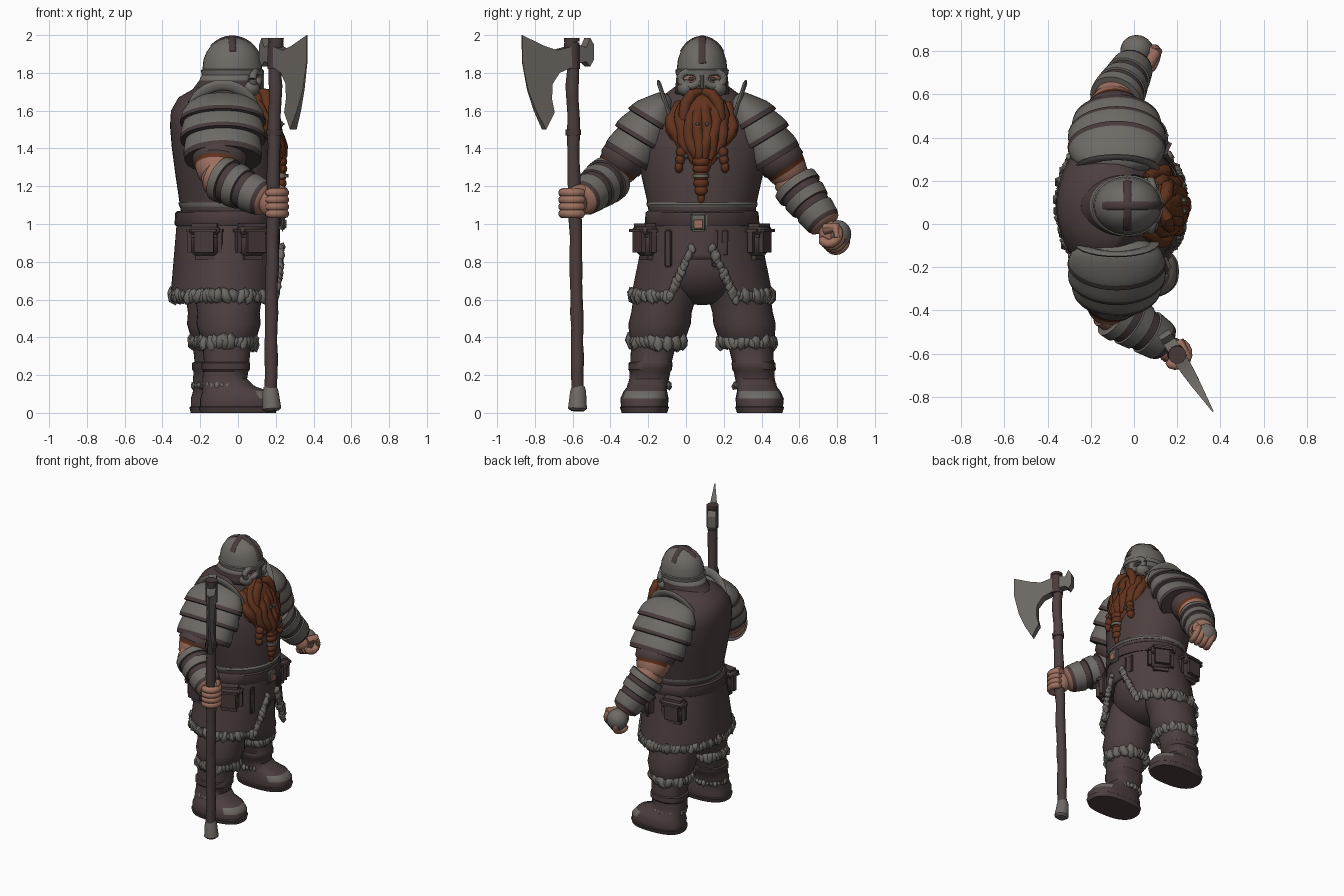
import bpy, bmesh, math, random
from mathutils import Vector as V, Matrix as M

if "Cube" in bpy.data.objects:
    bpy.data.objects.remove(bpy.data.objects["Cube"])
random.seed(4)
C = 0.085  # body mid-plane in y (the figure faces +x)
COL = {"leather": (.073, .049, .049), "steel_fur": (.155, .142, .127), "skin": (.34, .165, .118),
       "hair": (.118, .032, .012), "dark_leather": (.064, .042, .042)}
MAT = {}
for k, c in COL.items():
    MAT[k] = bpy.data.materials.new(k)
    MAT[k].diffuse_color = (*c, 1)
L, G, S, H, P = COL

def finish(name, bm, mats, angle=40):
    bmesh.ops.recalc_face_normals(bm, faces=bm.faces)
    me = bpy.data.meshes.new(name)
    bm.to_mesh(me); bm.free()
    for m in mats: me.materials.append(MAT[m])
    ob = bpy.data.objects.new(name, me)
    bpy.context.collection.objects.link(ob)
    bpy.ops.object.select_all(action='DESELECT')
    ob.select_set(True); bpy.context.view_layer.objects.active = ob
    bpy.ops.object.shade_smooth_by_angle(angle=math.radians(angle))
    return ob

def loft(name, rings, mats, seg=32, power=1.0, caps=True, rule=None, keep=None):
    """rings: (centre, u, v); mats: one name or one per ring gap"""
    bm = bmesh.new(); names = list(COL); loops = []
    f = lambda a: math.copysign(abs(a) ** power, a)
    for c, u, v in rings:
        loops.append([bm.verts.new(c + u * f(math.cos(2*math.pi*i/seg)) + v * f(math.sin(2*math.pi*i/seg))) for i in range(seg)])
    for j in range(len(loops) - 1):
        m = mats if isinstance(mats, str) else mats[j]
        for i in range(seg):
            k = (i + 1) % seg
            face = bm.faces.new((loops[j][i], loops[j][k], loops[j+1][k], loops[j+1][i]))
            p = face.calc_center_median()
            face.material_index = names.index((rule and rule(p)) or m)
            if keep and not keep(p): bm.faces.remove(face)
    if caps:
        for lp, m in ((loops[0], mats if isinstance(mats, str) else mats[0]), (loops[-1], mats if isinstance(mats, str) else mats[-1])):
            bm.faces.new(lp).material_index = names.index(m)
    return finish(name, bm, names)

def body(name, rows, mats, **kw):  # rows: z, cx, d, rx, ry
    return loft(name, [(V((cx, C + d, z)), V((rx, 0, 0)), V((0, ry, 0))) for z, cx, d, rx, ry in rows], mats, **kw)

def limb(name, a, b, prof, side=(1, 0, 0), **kw):  # prof: t, ru, rv, material
    a, b = V(a), V(b); ax = (b - a).normalized()
    v = ax.cross(V(side)).normalized(); u = v.cross(ax)
    return loft(name, [(a.lerp(b, t), u * ru, v * rv) for t, ru, rv, m in prof], [p[3] for p in prof[:-1]], **kw)

def tube(name, pts, ru, mat, rv=None, side=(0.31, .2, .93), seg=10):
    rings = []; pts = [V(p) for p in pts]; n = len(pts)
    for i, p in enumerate(pts):
        t = (pts[min(i+1, n-1)] - pts[max(i-1, 0)]).normalized()
        v = t.cross(V(side)).normalized(); u = v.cross(t)
        r = ru[i] if isinstance(ru, (list, tuple)) else ru
        rings.append((p, u * r, v * (rv or r)))
    return loft(name, rings, mat, seg=seg)

def ball(name, c, r, mat):
    bm = bmesh.new()
    bmesh.ops.create_uvsphere(bm, u_segments=24, v_segments=14, radius=1, matrix=M.Translation(V(c)) @ M.Diagonal((*r, 1)))
    return finish(name, bm, [mat], 60)

def box(name, c, size, mat, rz=0, rx=0, bevel=.015):
    bm = bmesh.new()
    bmesh.ops.create_cube(bm, size=1, matrix=M.Translation(V(c)) @ M.Rotation(rz, 4, 'Z') @ M.Rotation(rx, 4, 'X') @ M.Diagonal((*size, 1)))
    bmesh.ops.bevel(bm, geom=bm.edges[:], offset=min(bevel, min(size) * .4), segments=3, affect='EDGES')
    return finish(name, bm, [mat])

def fur(name, pts, size, mat=G):
    bm = bmesh.new()
    for p in pts:
        s = size * random.uniform(.75, 1.25)
        rot = M.Rotation(random.uniform(-.5, .5), 4, 'X') @ M.Rotation(random.uniform(-.5, .5), 4, 'Y')
        bmesh.ops.create_icosphere(bm, subdivisions=1, radius=1, matrix=M.Translation(V(p)) @ rot @ M.Diagonal((s*.75, s*.75, s*1.2, 1)))
    return finish(name, bm, [mat], 50)

def ring_pts(cx, cy, z, rx, ry, n):
    return [(cx + rx*math.cos(6.2832*i/n), cy + ry*math.sin(6.2832*i/n), z) for i in range(n)]

# --- torso, coat, belt
body("jerkin", [(1.0, -.04, 0, .25, .28), (1.08, -.04, 0, .265, .285), (1.13, -.045, 0, .267, .293), (1.25, -.055, 0, .275, .32), (1.4, -.075, 0, .275, .345),
     (1.52, -.095, 0, .265, .335), (1.6, -.125, 0, .23, .285), (1.67, -.125, 0, .19, .22), (1.73, -.08, 0, .13, .14)], L, seg=48)
body("jerkin_hem", [(1.09, -.04, 0, .268, .289), (1.103, -.04, 0, .274, .295), (1.115, -.045, 0, .27, .293)], G)
slit = lambda z: .04 + (.9 - z) * .46
rows = [(1.06 - .44*t, -.05 - .015*t, 0, .27 + .022*t, .285 + .09*t) for t in [i/16 for i in range(17)]]
coat = body("coat", rows, L, seg=80, caps=False, keep=lambda p: not (p.x > .05 and p.z < .8 and abs(p.y - C) < slit(p.z)))
coat.modifiers.new("thick", 'SOLIDIFY').thickness = .02
ball("hips", (-.06, C, .8), (.23, .27, .23), L)
fur("coat_hem_fur", [p for p in ring_pts(-.065, C, .62, .28, .365, 84) if not (p[0] > 0 and abs(p[1] - C) < .17)], .036)
for s in (-1, 1):
    fur("coat_edge_fur", [(-.06 + .29*math.sqrt(1 - (slit(z)/.37)**2), C + s*slit(z), z) for z in [.87 - .015*i for i in range(19)]], .027)
body("belt", [(.99, -.05, 0, .28, .298), (1.0, -.05, 0, .286, .304), (1.06, -.05, 0, .282, .299), (1.07, -.05, 0, .27, .29)], P)
box("buckle", (.235, C - .02, 1.01), (.03, .09, .1), G)
box("buckle_center", (.247, C - .02, 1.0), (.02, .06, .06), S)
for d, h in ((-.18, .2), (.07, .2), (.12, .14)):
    box("belt_strap", (.225 - abs(d)*.2, C + d, .97 - h/2), (.02, .04, h), P, rz=-.25 if d < -.1 else .1)

# --- pouches with flaps on both hips
for s in (-1, 1):
    for x, d, rz in ((-.175, .305, .12), (.075, .295, -.45)):
        box("pouch", (x, C + s*d, .905), (.185, .11, .19), P, rz=s*rz, bevel=.04)
        box("pouch_flap", (x, C + s*(d + .008), .965), (.195, .12, .075), L, rz=s*rz, bevel=.03)

# --- legs and boots
for s in (-1, 1):
    x = 0 if s < 0 else -.05
    body("trouser_leg", [(.36, x-.05, s*.24, .125, .13), (.4, x-.05, s*.235, .15, .15), (.47, x-.05, s*.225, .17, .165), (.53, x-.05, s*.215, .165, .16),
         (.6, x-.05, s*.2, .175, .165), (.75, -.06, s*.16, .17, .15)], L)
    fur("knee_fur", ring_pts(x-.055, C + s*.235, .375, .135, .135, 34), .04)
    body("boot", [(0, x, s*.305, .2, .12), (.03, x, s*.305, .208, .13), (.035, x, s*.305, .2, .124), (.075, x, s*.305, .2, .128), (.115, x-.01, s*.3, .178, .115),
         (.14, x-.05, s*.29, .14, .105), (.18, x-.07, s*.28, .118, .105), (.22, x-.065, s*.275, .12, .108), (.23, x-.065, s*.275, .128, .116),
         (.265, x-.065, s*.272, .128, .116), (.27, x-.06, s*.27, .12, .11), (.37, x-.06, s*.255, .13, .12)],
         [L, P, L, L, L, L, L, L, P, L, L], seg=48, power=.8, rule=lambda p, x=x: G if p.x > x + .1 and .06 < p.z < .12 else None)
    fur("ankle_fur", ring_pts(x-.07, C + s*.28, .145, .115, .105, 26), .02)

# --- pauldrons, collar plates, sleeves
for s in (-1, 1):
    limb("pauldron", (-.08, C + s*.19, 1.67), (-.08, C + s*.39, 1.34),
         [(-.04, .05, .02, G), (.0, .13, .05, G), (.1, .185, .08, G), (.24, .215, .12, G), (.33, .222, .135, P), (.4, .228, .143, P), (.41, .21, .128, G),
          (.55, .222, .148, G), (.63, .226, .155, P), (.69, .225, .155, P), (.7, .2, .135, G), (.85, .208, .148, G), (.92, .208, .15, P), (1., .203, .146, P), (1.0, .13, .09, P)], seg=40)
    tube("collar_plate", [(-.08 + .17*math.cos(a), C + s*(.17 + .055*math.sin(a)), 1.57 + .165*math.sin(a)) for a in [math.pi*i/14 for i in range(15)]],
         .03, G, rv=.012, side=(.01, s*.3, .95), seg=10)
    elbow = (-.1, C + s*.475, 1.25) if s > 0 else (-.11, C + s*.475, 1.26)
    limb("sleeve", (-.08, C + s*.31, 1.5), elbow, [(0, .1, .08, L), (.4, .14, .1, L), (.6, .145, .122, L), (.74, .14, .122, L), (.78, .128, .112, H),
         (.86, .122, .108, S), (1.05, .1, .09, S), (1.15, .06, .06, S)], rule=lambda p: S if p.x < -.14 and p.z < 1.31 else None)

# --- forearms with banded bracers
bands = [(-.1, .06, .06, S), (.02, .1, .1, S), (.14, .1, .1, G), (.15, .124, .126, G), (.29, .124, .127, P), (.3, .114, .115, P), (.4, .112, .112, G), (.41, .12, .12, G),
         (.58, .112, .112, P), (.59, .102, .102, P), (.7, .098, .098, G), (.71, .107, .107, G), (.93, .097, .097, P), (1.0, .087, .087, S), (1.05, .06, .06, S)]
limb("free_forearm", (-.1, .55, 1.25), (-.0, .735, 1.0), bands)
limb("axe_forearm", (-.13, -.38, 1.26), (.14, -.55, 1.13), bands, side=(0, 0, 1))

def hand(name, c, axis, fwd, r):
    c, axis = V(c), V(axis).normalized()
    fwd = (V(fwd) - axis * V(fwd).dot(axis)).normalized(); g = axis.cross(fwd)
    for k in range(4):
        arc = [math.radians(-110 + 22*i) for i in range(11)]
        tube(name + "_finger", [c + axis*(k - 1.5)*.037 + (fwd*math.cos(a) + g*math.sin(a))*r for a in arc], [.015] + [.024]*9 + [.012], S, side=axis)
    tube(name + "_thumb", [c - fwd*.04 + axis*.06, c + g*.05 + axis*.075, c + fwd*.05 + axis*.07 + g*.02], [.03, .028, .016], S)
    ball(name + "_palm", c - fwd*.03, (.06, .06, .072), S)

hand("axe_hand", (.195, -.6, 1.11), (0, 0, 1), (.85, -.5, 0), .053)
hand("free_hand", (.03, .78, .925), (.8, -.3, .3), (.2, .5, -.6), .05)
ball("glove_back", (.012, .805, .945), (.075, .07, .075), G)

# --- helmet, face guard and face
body("helmet_dome", [(1.79, -.03, 0, .163, .138), (1.815, -.03, 0, .166, .142), (1.82, -.03, 0, .158, .134), (1.87, -.03, 0, .153, .128), (1.91, -.03, 0, .137, .114),
     (1.945, -.03, 0, .112, .092), (1.97, -.03, 0, .078, .064), (1.985, -.03, 0, .04, .034), (1.99, -.03, 0, .01, .01)], G)
arc = [math.pi*i/16 for i in range(17)]
tube("helmet_ridge", [(-.03 + .157*math.cos(a), C, 1.815 + .175*math.sin(a)) for a in arc[1:13]], .02, P, rv=.009, side=(0, 1, 0))
tube("helmet_crossband", [(-.03, C + .132*math.cos(a), 1.815 + .173*math.sin(a)) for a in arc[3:14]], .02, P, rv=.009, side=(1, 0, 0))
guard = body("neck_guard", [(1.80, -.03, 0, .158, .134), (1.76, -.04, 0, .165, .138), (1.72, -.05, 0, .185, .142), (1.69, -.055, 0, .21, .15)], [G, P, P], seg=48, caps=False, keep=lambda p: p.x < .07)
guard.modifiers.new("thick", 'SOLIDIFY').thickness = .015
ball("face", (-.02, C, 1.75), (.125, .115, .1), S)
for s in (-1, 1):
    tube("eye_guard", [(.108 - .03*abs(.5 + .5*math.cos(a)), C + s*(.065 + .05*math.cos(a)), 1.768 + .038*math.sin(a)) for a in [2*math.pi*i/20 for i in range(21)]], .02, G, side=(1, 0, 0))
    ball("eye", (.086, C + s*.055, 1.768), (.012, .018, .01), P)
    ball("cheek_guard", (.06, C + s*.085, 1.72), (.055, .045, .045), G)
box("nose_guard", (.122, C, 1.765), (.03, .034, .12), G)

# --- beard, moustache and braids
ball("beard_core", (.1, C, 1.55), (.1, .14, .15), H)
for j, (n, dx, z1) in enumerate(((9, 0, 1.32), (8, .02, 1.36))):
    for i in range(n):
        q = (i/(n-1))*2 - 1
        end = z1 + .03*abs(q) - .06*(1 - abs(q))
        pts = []
        for k in range(9):
            t = k/8
            pts.append((.05 + dx + .06*(1 - q*q) + .105*math.sin(t*1.6) - .02*q*q*(1-t) + .008*math.sin(t*14 + i),
                        C + q*(.125 + .04*math.sin(t*3) - .045*t*t) + .008*math.sin(t*11 + 2*i), 1.69 - .05*abs(q) + (end - 1.69 + .05*abs(q))*t))
        tube("beard_lock", pts, [.02, .03, .034, .035, .035, .033, .032, .026, .01], H)
for s in (-1, 1):
    tube("moustache", [(.125, C + s*.01, 1.7), (.15, C + s*.05, 1.69), (.155, C + s*.085, 1.64), (.165, C + s*.1, 1.57), (.175, C + s*.1, 1.51)], [.02, .03, .032, .026, .01], H)
    for q, z in ((.025, 1.53), (.085, 1.36)):
        box("beard_bead", (.235 - q*.2, C + s*q, z), (.03, .026, .026), G, bevel=.008)
    for k in range(3):
        ball("side_braid", (.2, C + s*(.11 + .006*k), 1.38 - .04*k), (.03, .028 - .003*k, .03), H)
    box("braid_ring", (.2, C + s*.12, 1.335), (.05, .045, .02), G, bevel=.008)
for k, r in enumerate((.045, .045, .04, .04, .034, .018)):
    ball("center_braid", (.225, C - .005, 1.33 - .038*k), (r*.8, r, .03), H)
tube("braid_tie", [(.225, C - .005, 1.265), (.225, C - .005, 1.245)], .042, G, side=(1, 0, 0), seg=16)

# --- battle axe
bottom, top = V((.17, -.57, .05)), V((.2, -.605, 1.97))
tube("axe_shaft", [bottom.lerp(top, i/24) + V((random.uniform(-.004, .004), random.uniform(-.004, .004), 0)) for i in range(25)],
     [.033 + .003*(i % 3 == 0) for i in range(25)], L, side=(1, 0, 0), seg=14)
limb("axe_pommel", (.18, -.575, .01), (.17, -.57, .14), [(0, .035, .035, G), (.1, .05, .05, G), (.8, .042, .042, G), (1, .034, .034, G)])
for z0, z1, m in ((1.47, 1.5, P), (1.82, 1.96, P), (1.965, 1.985, P)):
    t = lambda z: bottom.lerp(top, (z - .05)/1.92)
    tube("shaft_collar", [t(z0), t(z1)], .042, m, side=(1, 0, 0), seg=14)

def blade(name, outline, thick):
    bm = bmesh.new(); d, n = V((.53, -.848, 0)), V((.848, .53, 0)); o = V((.2, -.603, 0)); sides = []
    for s in (-1, 1):
        sides.append([bm.verts.new(o + d*r + n*s*thick(r) + V((0, 0, z))) for r, z in outline])
        bm.faces.new(sides[-1])
    for i in range(len(outline)):
        k = (i + 1) % len(outline)
        bm.faces.new((sides[0][i], sides[0][k], sides[1][k], sides[1][i]))
    finish(name, bm, [G], 30)

blade("axe_blade", [(.02, 1.94), (.11, 1.92), (.19, 1.945), (.313, 2.0), (.312, 1.86), (.278, 1.71), (.232, 1.6), (.175, 1.5),
      (.125, 1.59), (.14, 1.66), (.138, 1.74), (.095, 1.8), (.02, 1.83)], lambda r: max(.003, .034*(1 - (r/.313)**1.6)))
blade("axe_hammer", [(-.02, 1.95), (-.07, 1.935), (-.095, 1.985), (-.118, 1.95), (-.118, 1.87), (-.095, 1.835), (-.07, 1.86), (-.02, 1.85)], lambda r: .03)

for m in bpy.data.materials:
    if m.users and not m.is_grease_pencil:
        m.use_nodes = True
        m.node_tree.nodes["Principled BSDF"].inputs["Base Color"].default_value = m.diffuse_color
